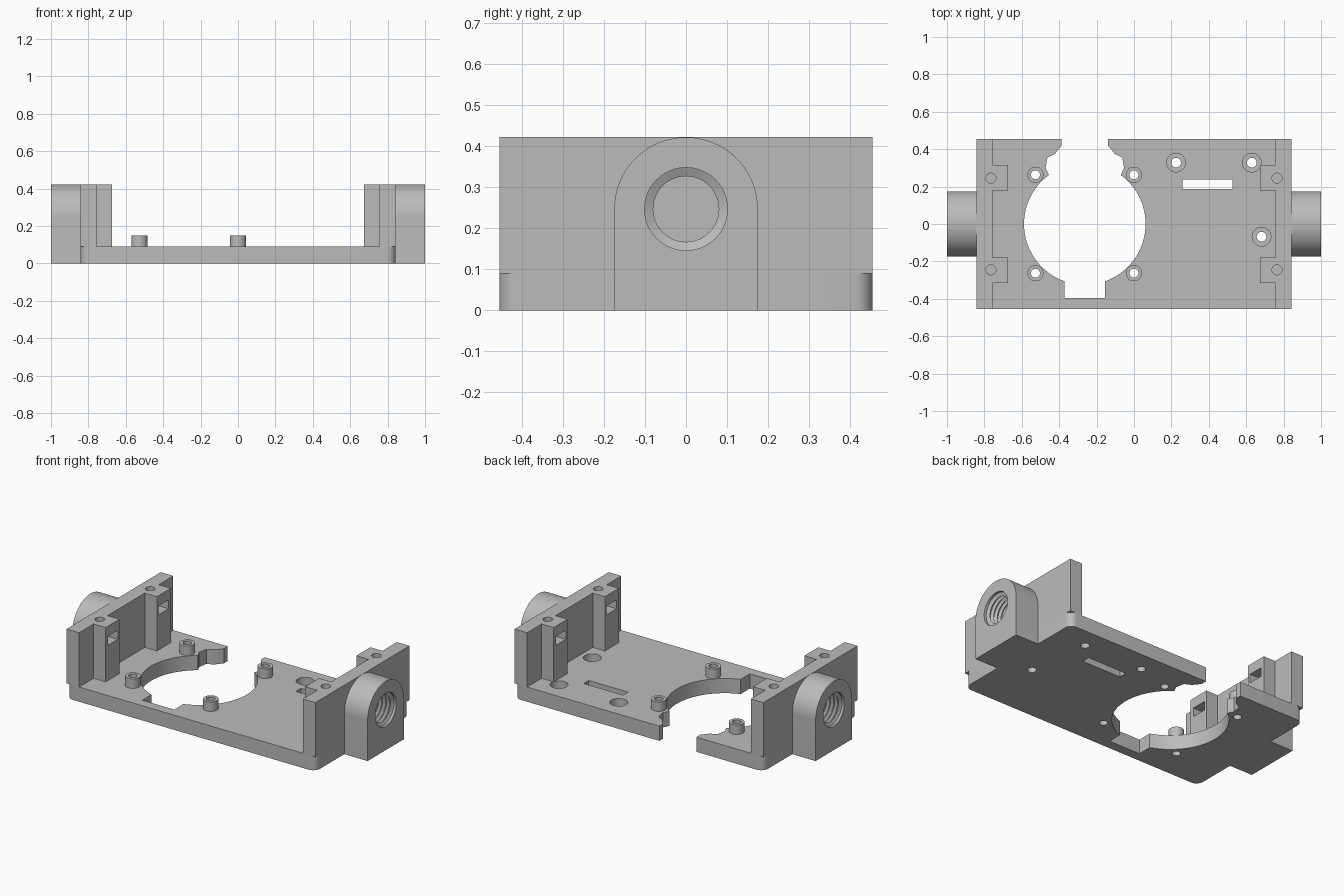
import bpy, bmesh, math
from math import sin, cos, pi, radians

if "Cube" in bpy.data.objects:
    bpy.data.objects.remove(bpy.data.objects["Cube"])

grey = bpy.data.materials.new("plain_grey")
grey.use_nodes = True
grey.diffuse_color = (0.5, 0.5, 0.5, 1)
grey.node_tree.nodes["Principled BSDF"].inputs["Base Color"].default_value = grey.diffuse_color

HALF_X, HALF_Y, FLOOR, TOP = 0.842, 0.455, 0.09, 0.422


def prism(name, outline, low, high, axis="z"):
    """Extrude a 2D outline along z (outline is x, y) or x (outline is y, z)."""
    place = (lambda p, h: (p[0], p[1], h)) if axis == "z" else (lambda p, h: (h, p[0], p[1]))
    bm = bmesh.new()
    rings = [[bm.verts.new(place(p, h)) for p in outline] for h in (low, high)]
    bm.faces.new(rings[0])
    bm.faces.new(rings[1])
    n = len(outline)
    for i in range(n):
        j = (i + 1) % n
        bm.faces.new((rings[0][i], rings[0][j], rings[1][j], rings[1][i]))
    return finish(name, bm)


def finish(name, bm):
    bmesh.ops.recalc_face_normals(bm, faces=bm.faces)
    mesh = bpy.data.meshes.new(name)
    bm.to_mesh(mesh)
    bm.free()
    mesh.materials.append(grey)
    obj = bpy.data.objects.new(name, mesh)
    bpy.context.collection.objects.link(obj)
    return obj


def arc(cx, cy, r, start, end, steps):
    angles = [radians(start + (end - start) * i / steps) for i in range(steps + 1)]
    return [(cx + r * cos(a), cy + r * sin(a)) for a in angles]


def circle(cx, cy, r, steps=40):
    return arc(cx, cy, r, 0, 360, steps)[:-1]


def box(x0, x1, y0, y1):
    return [(x0, y0), (x1, y0), (x1, y1), (x0, y1)]


def cut(obj, cutters):
    """Subtract each cutter, then discard it."""
    for c in cutters:
        c.hide_render = True
        mod = obj.modifiers.new("cut", "BOOLEAN")
        mod.operation, mod.solver, mod.object = "DIFFERENCE", "EXACT", c
    deps = bpy.context.evaluated_depsgraph_get()
    mesh = bpy.data.meshes.new_from_object(obj.evaluated_get(deps))
    obj.modifiers.clear()
    obj.data = mesh
    for c in cutters:
        bpy.data.objects.remove(c)


def thread_cutter(side):
    """Lathed ridged bore along x, for the threaded socket."""
    bm = bmesh.new()
    profile = [(1.02, 0.101), (0.985, 0.101), (0.975, 0.08)]
    for i in range(4):
        x = 0.972 - i * 0.026
        profile += [(x - 0.01, 0.096), (x - 0.014, 0.096), (x - 0.024, 0.08)]
    profile.append((0.85, 0.08))
    steps = 48
    rings = [[bm.verts.new((side * x, r * cos(2 * pi * i / steps), 0.247 + r * sin(2 * pi * i / steps)))
              for i in range(steps)] for x, r in profile]
    for a, b in zip(rings, rings[1:]):
        for i in range(steps):
            j = (i + 1) % steps
            bm.faces.new((a[i], a[j], b[j], b[i]))
    bm.faces.new(rings[0])
    bm.faces.new(rings[-1])
    return finish("thread_cutter", bm)


# Base plate with rounded corners
R = 0.045
outline = []
for sx, sy, a in ((1, 1, 0), (-1, 1, 90), (-1, -1, 180), (1, -1, 270)):
    outline += arc(sx * (HALF_X - R), sy * (HALF_Y - R), R, a, a + 90, 8)
plate = prism("base_plate", outline, 0, FLOOR)

# Large round opening, open at the back, with a notch at the front
CX = -0.263
half = [(0.125, 0.5), (0.125, 0.418), (0.16, 0.375), (0.2, 0.355), (0.21, 0.3)]
half += arc(0, 0, 0.325, 53.8, -70.6, 30) + [(0.108, -0.395)]
opening = [(CX + x, y) for x, y in half] + [(CX - x, y) for x, y in reversed(half)]
cutters = [prism("opening_cutter", opening, -0.1, 0.2),
           prism("slot_cutter", box(0.26, 0.527, 0.188, 0.237), -0.1, 0.2)]

# Counterbored screw holes
for x, y in ((0.225, 0.328), (0.63, 0.328), (0.682, -0.068)):
    cutters.append(prism("recess_cutter", circle(x, y, 0.05), 0.035, 0.2))
    cutters.append(prism("hole_cutter", circle(x, y, 0.026), -0.1, 0.2))

# Standoffs around the opening, drilled through the plate
posts = [(x, y) for x in (-0.527, 0) for y in (-0.263, 0.263)]
for x, y in posts:
    cutters.append(prism("hole_cutter", circle(x, y, 0.024), -0.1, 0.2))
cut(plate, cutters)
parts = [plate]
for x, y in posts:
    post = prism("standoff", circle(x, y, 0.043), FLOOR, 0.148)
    cut(post, [prism("hole_cutter", circle(x, y, 0.024), 0, 0.3)])
    parts.append(post)

# End walls with inner pillars, screw holes and nut slots, plus threaded bosses
WALL, PILLAR = 0.757, 0.675
for side, word in ((1, "left"), (-1, "right")):
    inner = [(WALL, HALF_Y), (WALL, 0.315), (PILLAR, 0.315), (PILLAR, 0.18), (WALL, 0.18)]
    inner += [(x, -y) for x, y in reversed(inner)]
    ring = [(HALF_X, HALF_Y)] + inner + [(HALF_X, -HALF_Y)]
    wall = prism(word + "_end_wall", [(side * x, y) for x, y in ring], FLOOR, TOP)
    cutters = []
    for y in (-0.245, 0.245):
        cutters.append(prism("screw_cutter", circle(side * 0.765, y, 0.027), 0.2, 0.6))
        cutters.append(prism("nut_cutter", box(side * 0.6, side * 0.812, y - 0.048, y + 0.048), 0.305, 0.36))
    cut(wall, cutters)

    arch = [(-0.175, 0), (0.175, 0)] + arc(0, 0.247, 0.175, 0, 180, 40)
    boss = prism(word + "_threaded_boss", arch, side * HALF_X, side * 1.0, "x")
    cut(boss, [thread_cutter(side)])
    parts += [wall, boss]

# Smooth the round surfaces, keep the edges sharp
bpy.ops.object.select_all(action="DESELECT")
for p in parts:
    p.select_set(True)
bpy.context.view_layer.objects.active = plate
bpy.ops.object.shade_smooth_by_angle(angle=radians(25))
